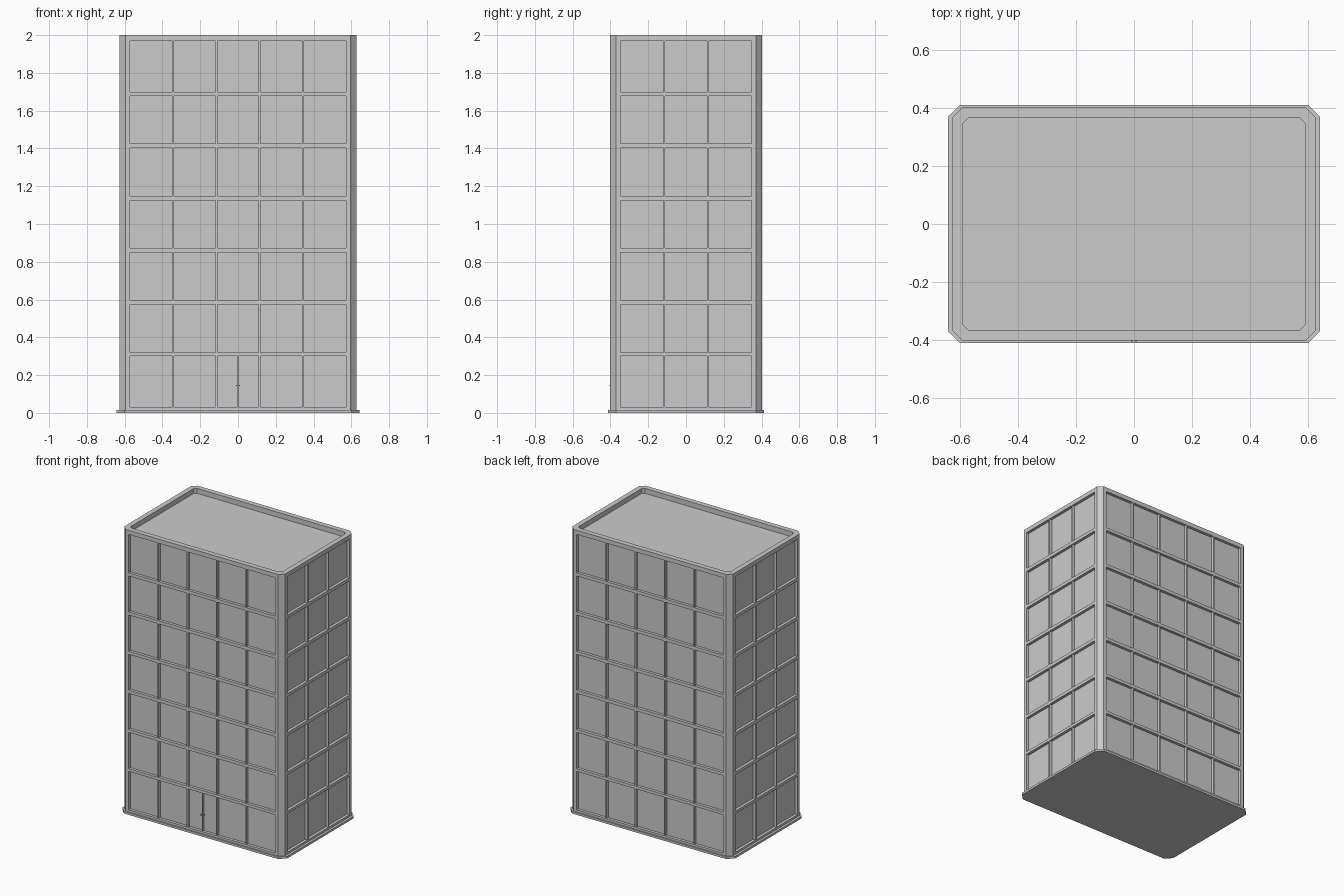
import bpy
import bmesh
from mathutils import Matrix, Vector

cube = bpy.data.objects.get("Cube")
if cube:
    bpy.data.objects.remove(cube, do_unlink=True)

grey = bpy.data.materials.new("concrete grey")
grey.diffuse_color = (0.6, 0.6, 0.6, 1)
grey.use_nodes = True
grey.node_tree.nodes["Principled BSDF"].inputs["Base Color"].default_value = (0.6, 0.6, 0.6, 1)

HALF_X, HALF_Y = 0.627, 0.402      # outer wall faces
RECESS = 0.02                      # depth of the window bands
BAR = 0.009                        # width of the window bars
ROOF = 1.965
STOREYS = [(0.03, 0.30), (0.32, 0.575), (0.597, 0.85), (0.873, 1.125),
           (1.147, 1.402), (1.425, 1.677), (1.70, 1.97)]


def finish(name, bm):
    bmesh.ops.recalc_face_normals(bm, faces=bm.faces)
    mesh = bpy.data.meshes.new(name)
    bm.to_mesh(mesh)
    bm.free()
    mesh.materials.append(grey)
    obj = bpy.data.objects.new(name, mesh)
    bpy.context.collection.objects.link(obj)
    return obj


def outline(hx, hy, cut):
    """Rectangle with cut corners, counter-clockwise."""
    return [(hx, cut - hy), (hx, hy - cut), (hx - cut, hy), (cut - hx, hy),
            (-hx, hy - cut), (-hx, cut - hy), (cut - hx, -hy), (hx - cut, -hy)]


def loft(bm, rings):
    """Skin a stack of cut-corner outlines and cap both ends; returns the side faces."""
    loops = [[bm.verts.new((x, y, z)) for x, y in outline(hx, hy, cut)]
             for hx, hy, cut, z in rings]
    sides = []
    for low, high in zip(loops, loops[1:]):
        for i in range(len(low)):
            j = (i + 1) % len(low)
            sides.append(bm.faces.new((low[i], low[j], high[j], high[i])))
    bm.faces.new(loops[0][::-1])
    bm.faces.new(loops[-1])
    return sides


def box(bm, low, high, turn=Matrix()):
    low, high = Vector(low), Vector(high)
    size = Matrix.Diagonal((high - low).to_4d())
    size[3][3] = 1
    bmesh.ops.create_cube(bm, size=1, matrix=turn @ Matrix.Translation((low + high) / 2) @ size)


# Base slab
bm = bmesh.new()
loft(bm, [(0.643, 0.412, 0.042, 0), (0.643, 0.412, 0.042, 0.015)])
finish("base_slab", bm)

# Tower shell with parapet and sunken roof
bm = bmesh.new()
loft(bm, [(HALF_X, HALF_Y, 0.032, 0.015), (HALF_X, HALF_Y, 0.032, 2),
          (0.592, 0.366, 0.018, 2), (0.592, 0.366, 0.018, ROOF)])

# Slice the walls at the edges of every window band, then sink the bands
for axis, half in ((0, 0.571), (1, 0.346)):
    for side in (-1, 1):
        no = [0, 0, 0]
        no[axis] = 1
        bmesh.ops.bisect_plane(bm, geom=bm.verts[:] + bm.edges[:] + bm.faces[:],
                               plane_co=[side * half * n for n in no], plane_no=no)
for storey in STOREYS:
    for z in storey:
        walls = [f for f in bm.faces if abs(f.normal.z) < 0.5
                 and max(abs(v.co.x) / HALF_X for v in f.verts) > 0.96
                 or max(abs(v.co.y) / HALF_Y for v in f.verts) > 0.96]
        geom = set(walls)
        for f in walls:
            geom.update(f.edges)
            geom.update(f.verts)
        bmesh.ops.bisect_plane(bm, geom=list(geom), plane_co=(0, 0, z), plane_no=(0, 0, 1))
bm.normal_update()


def is_window(face):
    c = face.calc_center_median()
    on_front = abs(abs(c.y) - HALF_Y) < 0.001 and abs(c.x) < 0.571
    on_side = abs(abs(c.x) - HALF_X) < 0.001 and abs(c.y) < 0.346
    return (on_front or on_side) and any(a < c.z < b for a, b in STOREYS)


windows = [f for f in bm.faces if is_window(f)]
bmesh.ops.recalc_face_normals(bm, faces=bm.faces)
bmesh.ops.inset_region(bm, faces=windows, thickness=0, depth=-RECESS, use_even_offset=True)
finish("tower_walls", bm)

# Window bars on all four walls
bm = bmesh.new()
for quarter in range(4):
    turn = Matrix.Rotation(quarter * 1.5707963, 4, "Z")
    wall, half, panes = (HALF_Y, 0.571, 5) if quarter % 2 == 0 else (HALF_X, 0.346, 3)
    for i in range(1, panes):
        x = half * (2 * i / panes - 1)
        for low, high in STOREYS:
            box(bm, (x - BAR / 2, -wall + 0.0005, low), (x + BAR / 2, -wall + RECESS, high), turn)
finish("window_bars", bm)

# Double entrance door: centre post and a pair of handles
door = RECESS - HALF_Y
bm = bmesh.new()
box(bm, (-0.003, door - 0.015, 0.03), (0.003, door, 0.30))
finish("door_post", bm)

bm = bmesh.new()
for side in (-1, 1):
    box(bm, (side * 0.007 - 0.003, door - 0.024, 0.142), (side * 0.007 + 0.003, door, 0.148))
finish("door_handles", bm)
